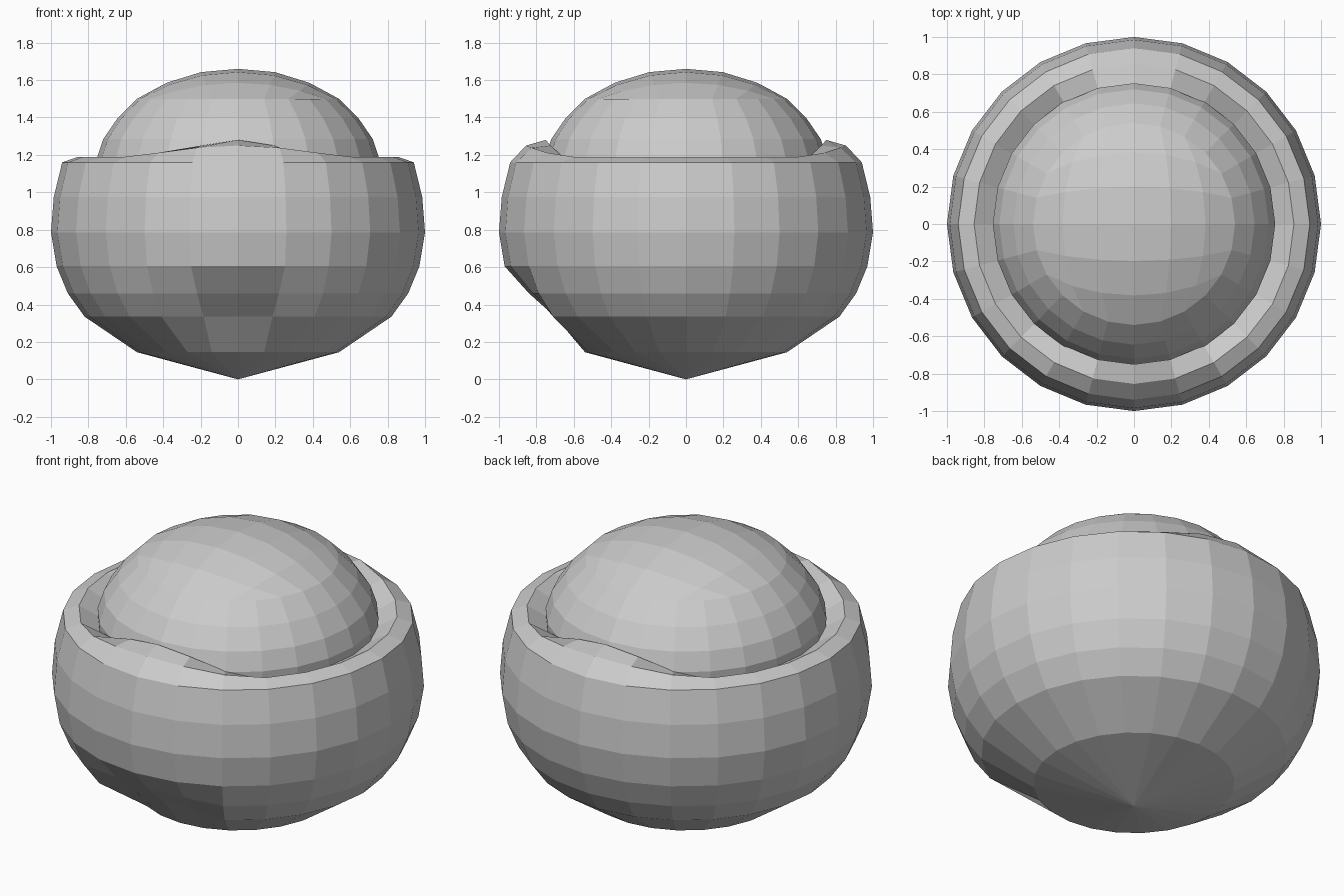
import bpy, bmesh, math

if "Cube" in bpy.data.objects:
    bpy.data.objects.remove(bpy.data.objects["Cube"])

SEG = 24


def ring(bm, r, z, tweak=None):
    verts = []
    for k in range(SEG):
        a = 2 * math.pi * k / SEG
        rr, zz = tweak(r, z, a) if tweak else (r, z)
        verts.append(bm.verts.new((rr * math.cos(a), rr * math.sin(a), zz)))
    return verts


def bridge(bm, rings):
    for lo, hi in zip(rings, rings[1:]):
        for k in range(SEG):
            n = (k + 1) % SEG
            bm.faces.new((lo[k], lo[n], hi[n], hi[k]))


def finish(bm, name):
    bmesh.ops.remove_doubles(bm, verts=bm.verts, dist=0.002)
    bmesh.ops.recalc_face_normals(bm, faces=bm.faces)
    mesh = bpy.data.meshes.new(name)
    bm.to_mesh(mesh)
    bm.free()
    obj = bpy.data.objects.new(name, mesh)
    bpy.context.collection.objects.link(obj)
    return obj


def falloff(deg, table):
    return table.get(int(round(deg / 15)) * 15, 0)


def bowl_shape(r, z, a):
    from_front = abs((math.degrees(a) - 270 + 180) % 360 - 180)
    from_axis = min(from_front, 180 - from_front)
    # flattened dent low on the front
    if z in (0.335, 0.46):
        depth = 0.12 if z == 0.335 else 0.07
        r -= depth * falloff(from_front, {0: 1, 15: 0.9})
    # raised lips at front and back
    lift = falloff(from_axis, {0: 1, 15: 0.8, 30: 0.35})
    if r == 0.855:
        z += 0.06 * lift
    elif r == 0.75:
        z += 0.15 * lift
    return r, z


# bowl with pointed underside and thick rim
bm = bmesh.new()
profile = [(0.54, 0.145), (0.82, 0.335), (0.91, 0.46), (0.97, 0.605),
           (1.0, 0.785), (0.985, 0.975), (0.94, 1.16), (0.855, 1.19),
           (0.75, 1.13)]
rings = [ring(bm, r, z, bowl_shape) for r, z in profile]
bridge(bm, rings)
tip = bm.verts.new((0, 0, 0))
for k in range(SEG):
    bm.faces.new((tip, rings[0][(k + 1) % SEG], rings[0][k]))
finish(bm, "bowl")

# dome: round lower bands closed by a square grid cap
bm = bmesh.new()
CAP_R, CAP_Z, TOP_Z = 0.54, 1.5, 1.66
bridge(bm, [ring(bm, r, z) for r, z in
            [(0.75, 1.08), (0.755, 1.18), (0.72, 1.285), (0.645, 1.395), (CAP_R, CAP_Z)]])
grid = {}
for i in range(-3, 4):
    for j in range(-3, 4):
        u = math.sqrt(2) * math.sin(math.radians(15 * i))
        v = math.sqrt(2) * math.sin(math.radians(15 * j))
        x = u * math.sqrt(max(0, 1 - v * v / 2))
        y = v * math.sqrt(max(0, 1 - u * u / 2))
        z = TOP_Z - (TOP_Z - CAP_Z) * min(1, x * x + y * y) ** 1.1
        grid[i, j] = bm.verts.new((CAP_R * x, CAP_R * y, z))
for i in range(-3, 3):
    for j in range(-3, 3):
        bm.faces.new((grid[i, j], grid[i + 1, j], grid[i + 1, j + 1], grid[i, j + 1]))
finish(bm, "dome")
